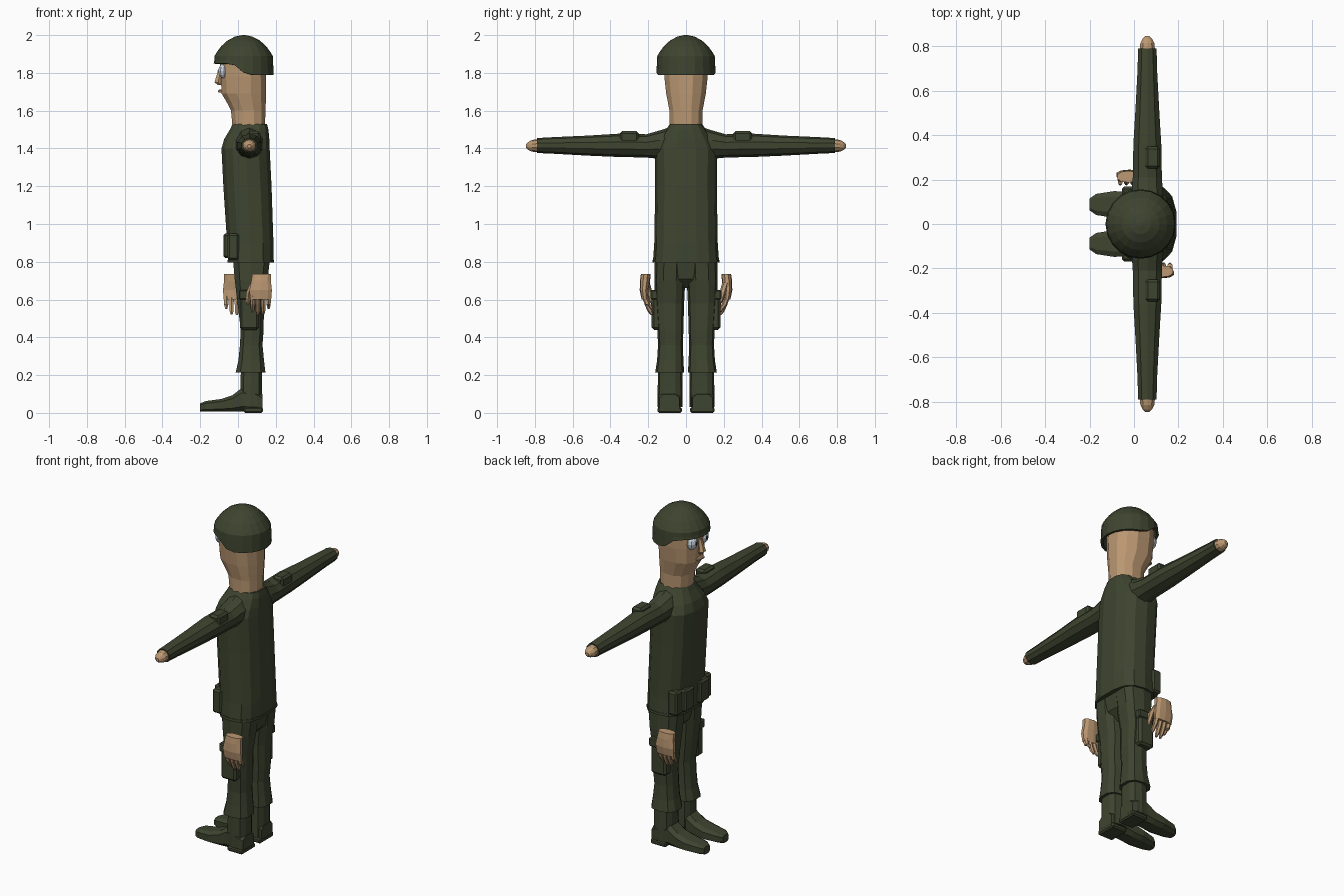
import bpy, bmesh, math
from mathutils import Vector


def material(name, rgb):
    m = bpy.data.materials.new(name)
    m.diffuse_color = (*rgb, 1)
    return m


GREEN = material("olive cloth", (0.048, 0.058, 0.029))
SKIN = material("skin", (0.50, 0.315, 0.17))
GLASS = material("pale lens", (0.58, 0.65, 0.72))
DARK = material("dark pupil", (0.02, 0.02, 0.02))


def finish(name, bm, mat):
    bmesh.ops.recalc_face_normals(bm, faces=bm.faces)
    me = bpy.data.meshes.new(name)
    bm.to_mesh(me)
    bm.free()
    me.materials.append(mat)
    ob = bpy.data.objects.new(name, me)
    bpy.context.collection.objects.link(ob)
    return ob


def skin_rings(bm, rings, caps=True):
    loops = [[bm.verts.new(p) for p in r] for r in rings]
    n = len(loops[0])
    for a, b in zip(loops, loops[1:]):
        for i in range(n):
            j = (i + 1) % n
            bm.faces.new((a[i], a[j], b[j], b[i]))
    if caps:
        bm.faces.new(loops[0])
        bm.faces.new(loops[-1])


def loft(name, axis, rings, mat, sides=12, power=1.0, place=None):
    """Rings are (centre x, y, z, radius u, radius v); low power gives boxier sections."""
    out = []
    for x, y, z, ru, rv in rings:
        ring = []
        for i in range(sides):
            a = 2 * math.pi * (i + 0.5) / sides
            c, s = math.cos(a), math.sin(a)
            u = ru * math.copysign(abs(c) ** power, c)
            v = rv * math.copysign(abs(s) ** power, s)
            off = {"x": (0, u, v), "y": (u, 0, v), "z": (u, v, 0)}[axis]
            p = Vector((x, y, z)) + Vector(off)
            ring.append(place(p) if place else p)
        out.append(ring)
    bm = bmesh.new()
    skin_rings(bm, out)
    return finish(name, bm, mat)


def box(name, lo, hi, mat, bevel=0.008):
    bm = bmesh.new()
    bmesh.ops.create_cube(bm, size=1)
    for v in bm.verts:
        v.co = [(l + h) / 2 + c * (h - l) for l, h, c in zip(lo, hi, v.co)]
    bmesh.ops.bevel(bm, geom=bm.edges[:], offset=bevel, segments=1, affect='EDGES')
    return finish(name, bm, mat)


def ball(name, centre, radii, mat):
    bm = bmesh.new()
    bmesh.ops.create_uvsphere(bm, u_segments=10, v_segments=6, radius=1)
    for v in bm.verts:
        v.co = [c + r * k for c, r, k in zip(centre, radii, v.co)]
    return finish(name, bm, mat)


# Jacket: front-to-back and side-to-side extents by height
loft("jacket", "z", [
    ((a + b) / 2, 0, z, (b - a) / 2, w) for z, a, b, w in [
        (0.80, -0.055, 0.19, 0.175), (0.90, -0.06, 0.19, 0.168),
        (1.20, -0.08, 0.18, 0.163), (1.40, -0.09, 0.17, 0.165),
        (1.45, -0.075, 0.168, 0.14), (1.50, -0.045, 0.163, 0.105),
        (1.53, -0.03, 0.155, 0.085)]], GREEN, 14, 0.75)

# Head and neck
loft("head", "z", [
    ((a + b) / 2, 0, z, (b - a) / 2, w) for z, a, b, w in [
        (1.50, -0.03, 0.145, 0.088), (1.60, -0.04, 0.148, 0.09),
        (1.64, -0.06, 0.15, 0.098), (1.69, -0.09, 0.152, 0.108),
        (1.78, -0.095, 0.152, 0.118), (1.86, -0.10, 0.15, 0.12),
        (1.93, -0.06, 0.11, 0.09)]], SKIN, 12, 0.85)
loft("nose", "z", [(-0.095, 0, 1.735, 0.012, 0.014), (-0.105, 0, 1.75, 0.022, 0.022),
                   (-0.1, 0, 1.775, 0.02, 0.017), (-0.09, 0, 1.82, 0.014, 0.011)], SKIN, 6)
box("lips", (-0.105, -0.03, 1.695), (-0.08, 0.03, 1.712), SKIN, 0.005)

# Helmet: rounded shell with a rim raised over the face
rings = []
for t in (0.06, 0.3, 0.55, 0.78, 0.92, 1.0, 1.01, 1.03):
    k = len(rings)
    z = (2.0, 1.992, 1.972, 1.94, 1.91, 1.89, 1.865, None)[k]
    ring = []
    for i in range(20):
        a = 2 * math.pi * i / 20
        x, y = 0.03 + 0.154 * t * math.cos(a), 0.152 * t * math.sin(a)
        rim = 1.79 + 0.06 * min(1, max(0, (0.045 - x) / 0.075))
        ring.append((x, y, rim if z is None else z))
    rings.append(ring)
bm = bmesh.new()
skin_rings(bm, rings, caps=False)
bm.faces.ensure_lookup_table()
bm.verts.ensure_lookup_table()
bm.faces.new(bm.verts[:20])
helmet = finish("helmet", bm, GREEN)
shell = helmet.modifiers.new("thickness", 'SOLIDIFY')
shell.thickness = 0.014

# Pelvis
loft("pelvis", "z", [(0.075, 0, 0.66, 0.03, 0.03), (0.075, 0, 0.71, 0.08, 0.09),
                     (0.072, 0, 0.82, 0.1, 0.16)], GREEN, 12, 0.75)

for s, side in ((1, "left"), (-1, "right")):
    # Sleeve, bare stub and shoulder pocket
    loft(side + "_sleeve", "y", [
        (0.06, s * y, (a + b) / 2, r, (b - a) / 2) for y, a, b, r in [
            (0.08, 1.34, 1.515, 0.075), (0.14, 1.345, 1.495, 0.074),
            (0.21, 1.352, 1.475, 0.069), (0.36, 1.355, 1.478, 0.066),
            (0.52, 1.362, 1.468, 0.056), (0.70, 1.372, 1.46, 0.046),
            (0.79, 1.376, 1.455, 0.044)]], GREEN, 10)
    loft(side + "_arm_end", "y", [(0.06, s * 0.78, 1.415, 0.037, 0.035),
                                  (0.06, s * 0.815, 1.414, 0.033, 0.031),
                                  (0.06, s * 0.835, 1.413, 0.022, 0.021),
                                  (0.06, s * 0.846, 1.412, 0.01, 0.01)], SKIN, 10)
    box(side + "_sleeve_pocket", (0.05, min(s * 0.25, s * 0.35), 1.42),
        (0.118, max(s * 0.25, s * 0.35), 1.492), GREEN, 0.012)

    # Trouser leg with flared hem
    loft(side + "_trouser_leg", "z", [
        ((a + b) / 2, s * (c + d) / 2, z, (b - a) / 2, (d - c) / 2) for z, a, b, c, d in [
            (0.215, -0.015, 0.148, 0.01, 0.163), (0.28, 0.0, 0.14, 0.014, 0.153),
            (0.36, 0.008, 0.132, 0.016, 0.148), (0.44, 0.012, 0.138, 0.014, 0.152),
            (0.58, -0.005, 0.14, 0.01, 0.163), (0.70, -0.02, 0.16, 0.004, 0.168),
            (0.81, -0.03, 0.172, 0.0, 0.165)]], GREEN, 10, 0.75)
    box(side + "_thigh_pocket", (0.01, min(s * 0.12, s * 0.182), 0.44),
        (0.11, max(s * 0.12, s * 0.182), 0.65), GREEN, 0.012)
    box(side + "_pocket_flap", (0.004, min(s * 0.12, s * 0.187), 0.6),
        (0.116, max(s * 0.12, s * 0.187), 0.65), GREEN, 0.006)

    # Boot shaft, foot and sole
    loft(side + "_boot_shaft", "z", [(0.07, s * 0.084, 0.03, 0.062, 0.066),
                                     (0.07, s * 0.084, 0.12, 0.06, 0.066),
                                     (0.072, s * 0.084, 0.25, 0.058, 0.064)], GREEN, 10, 0.7)
    loft(side + "_boot_foot", "x", [
        (x, s * 0.088, (0.005 + h) / 2, w, (h - 0.005) / 2) for x, h, w in [
            (-0.2, 0.052, 0.028), (-0.17, 0.064, 0.05), (-0.09, 0.075, 0.063),
            (-0.03, 0.095, 0.06), (0.02, 0.135, 0.058), (0.1, 0.12, 0.063),
            (0.13, 0.1, 0.055)]], GREEN, 8, 0.6)
    box(side + "_boot_heel", (0.03, s * 0.086 - 0.064, 0), (0.132, s * 0.086 + 0.064, 0.03), GREEN)

    # Jacket waist pouches
    box(side + "_front_pouch", (-0.078, s * 0.07 - 0.045, 0.82),
        (0.0, s * 0.07 + 0.045, 0.95), GREEN, 0.01)
    box(side + "_side_pouch", (-0.055, min(s * 0.1, s * 0.168), 0.81),
        (0.005, max(s * 0.1, s * 0.168), 0.95), GREEN, 0.01)

    # Lens and pupil
    ball(side + "_lens", (-0.074, s * 0.052, 1.81), (0.032, 0.036, 0.04), GLASS)
    ball(side + "_pupil", (-0.1, s * 0.05, 1.81), (0.008, 0.011, 0.012), DARK)

    # Loose hand, the second one turned half round about the body
    def place(p, s=s):
        return Vector((p.x, p.y, p.z)) if s < 0 else Vector((0.1 - p.x, -p.y, p.z))
    loft(side + "_palm", "z", [(0.125, -0.213, 0.735, 0.052, 0.026),
                               (0.122, -0.217, 0.70, 0.054, 0.027),
                               (0.12, -0.222, 0.65, 0.062, 0.023),
                               (0.12, -0.217, 0.60, 0.058, 0.018)], SKIN, 10, 0.85, place)
    for i in range(4):
        x = 0.078 + 0.028 * i
        tip = (0.535, 0.517, 0.52, 0.55)[i]
        loft(f"{side}_finger_{i + 1}", "z", [
            (x, -0.218, 0.62, 0.014, 0.016), (x, -0.205, 0.575, 0.013, 0.015),
            (x, -0.19, tip + 0.02, 0.012, 0.013), (x, -0.18, tip, 0.006, 0.007)],
            SKIN, 6, 1, place)
    loft(side + "_thumb", "z", [(0.085, -0.21, 0.69, 0.02, 0.018),
                                (0.058, -0.195, 0.64, 0.017, 0.017),
                                (0.052, -0.182, 0.59, 0.013, 0.013),
                                (0.055, -0.175, 0.57, 0.006, 0.006)], SKIN, 6, 1, place)

# Jacket hem
loft("jacket_hem", "z", [(0.068, 0, 0.795, 0.125, 0.178), (0.068, 0, 0.81, 0.125, 0.177)],
     GREEN, 14, 0.75)
